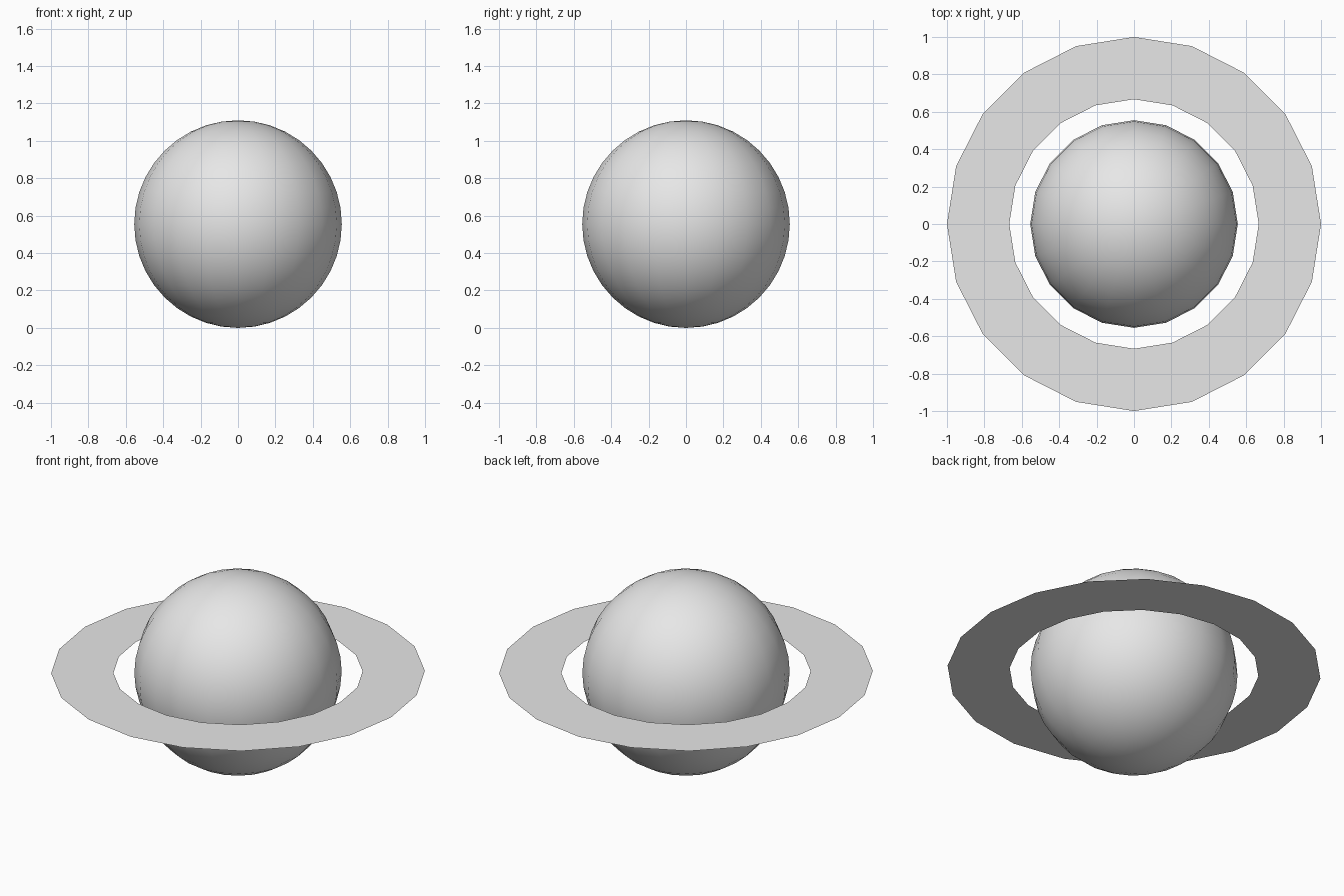
import bpy
import bmesh
import math

cube = bpy.data.objects.get("Cube")
if cube:
    bpy.data.objects.remove(cube, do_unlink=True)

SIDES = 20
RADIUS = 0.555

grey = bpy.data.materials.new("light_grey")
grey.use_nodes = True
colour = (0.8, 0.8, 0.8, 1)
grey.diffuse_color = colour
grey.node_tree.nodes["Principled BSDF"].inputs["Base Color"].default_value = colour


def add_object(name, bm):
    mesh = bpy.data.meshes.new(name)
    bm.to_mesh(mesh)
    bm.free()
    mesh.materials.append(grey)
    obj = bpy.data.objects.new(name, mesh)
    obj.location.z = RADIUS
    bpy.context.collection.objects.link(obj)
    return obj


# Planet: smooth globe
bm = bmesh.new()
bmesh.ops.create_uvsphere(bm, u_segments=SIDES, v_segments=SIDES, radius=RADIUS)
for face in bm.faces:
    face.smooth = True
add_object("planet", bm)

# Ring: flat, thin band around the equator
bm = bmesh.new()


def circle(radius):
    steps = [2 * math.pi * i / SIDES for i in range(SIDES)]
    return [bm.verts.new((radius * math.cos(a), radius * math.sin(a), 0)) for a in steps]


inner, outer = circle(0.667), circle(1)
for i in range(SIDES):
    j = (i + 1) % SIDES
    bm.faces.new((inner[i], outer[i], outer[j], inner[j]))
add_object("planet_ring", bm)
